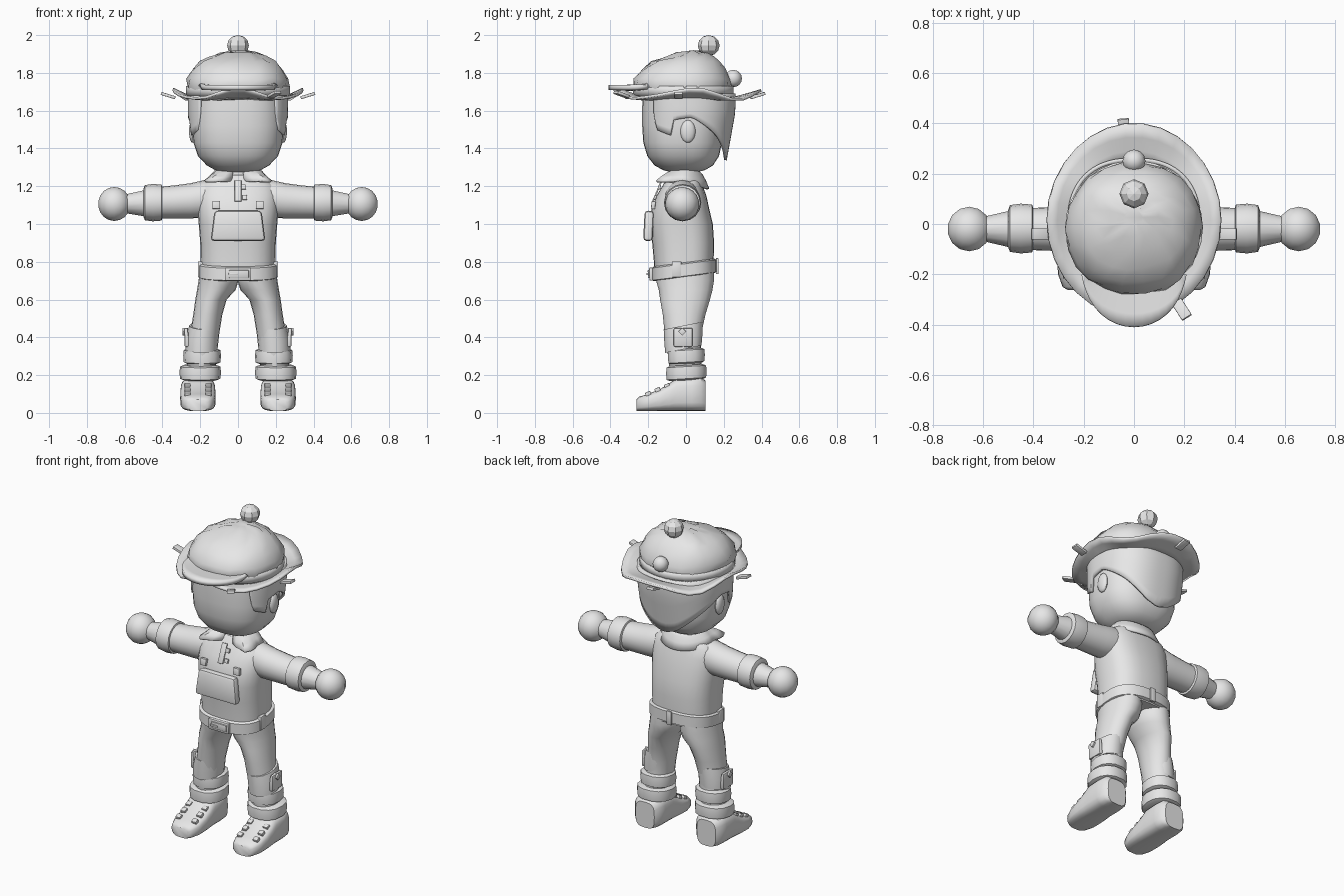
import bpy, bmesh, math, random
from mathutils import Vector

if "Cube" in bpy.data.objects:
    bpy.data.objects.remove(bpy.data.objects["Cube"])
random.seed(4)

grey = bpy.data.materials.new("plain_grey")
grey.use_nodes = True
GREY = (0.8, 0.8, 0.8, 1)
grey.diffuse_color = GREY
grey.node_tree.nodes["Principled BSDF"].inputs["Base Color"].default_value = GREY


def finish(name, bm, smooth=35, thick=0):
    bmesh.ops.recalc_face_normals(bm, faces=bm.faces)
    me = bpy.data.meshes.new(name)
    bm.to_mesh(me)
    bm.free()
    me.materials.append(grey)
    ob = bpy.data.objects.new(name, me)
    bpy.context.collection.objects.link(ob)
    if thick:
        mod = ob.modifiers.new("thickness", "SOLIDIFY")
        mod.thickness = thick
        mod.offset = 0
    bpy.ops.object.select_all(action="DESELECT")
    bpy.context.view_layer.objects.active = ob
    ob.select_set(True)
    if smooth:
        bpy.ops.object.shade_smooth_by_angle(angle=math.radians(smooth))
    return ob


def oval(a, p):
    """Point on a unit superellipse."""
    c, s = math.cos(a), math.sin(a)
    return (math.copysign(abs(c) ** (2 / p), c), math.copysign(abs(s) ** (2 / p), s))


def loft(name, rings, axis="z", n=20, p=2.0, tilt=0, jitter=0, smooth=40):
    """Rings are (position, centre a, centre b, radius a, radius b) along an axis."""
    bm = bmesh.new()
    loops = []
    for t, ca, cb, ra, rb in rings:
        loop = []
        for i in range(n):
            u, v = oval(2 * math.pi * i / n, p)
            a, b = ca + ra * u, cb + rb * v
            co = {"z": (a, b, t + tilt * b), "x": (t, a, b), "y": (a, t, b)}[axis]
            bump = Vector([random.uniform(-jitter, jitter) for _ in range(3)])
            loop.append(bm.verts.new(Vector(co) + bump))
        loops.append(loop)
    for lo, hi in zip(loops, loops[1:]):
        for i in range(n):
            j = (i + 1) % n
            bm.faces.new((lo[i], lo[j], hi[j], hi[i]))
    bm.faces.new(loops[0])
    bm.faces.new(loops[-1])
    return finish(name, bm, smooth)


def shell(name, angles, steps, point, thick, smooth=40):
    """Open sheet swept through angles; point(angle, t) gives the position."""
    bm = bmesh.new()
    cols = [[bm.verts.new(point(a, k / steps)) for k in range(steps + 1)] for a in angles]
    for c, d in zip(cols, cols[1:]):
        for k in range(steps):
            bm.faces.new((c[k], d[k], d[k + 1], c[k + 1]))
    bmesh.ops.remove_doubles(bm, verts=bm.verts, dist=0.0005)
    return finish(name, bm, smooth, thick)


def box(name, at, size, rot=(0, 0, 0), bevel=0.006, top=1.0):
    bm = bmesh.new()
    bmesh.ops.create_cube(bm, size=1)
    for v in bm.verts:
        if v.co.z > 0:
            v.co.x *= top
        v.co = Vector([c * s for c, s in zip(v.co, size)])
    if bevel:
        bmesh.ops.bevel(bm, geom=bm.edges, offset=bevel, segments=2, affect="EDGES", profile=0.5)
    ob = finish(name, bm)
    ob.location, ob.rotation_euler = at, rot
    return ob


def ball(name, at, size, u=14, v=9, smooth=40):
    bm = bmesh.new()
    bmesh.ops.create_uvsphere(bm, u_segments=u, v_segments=v, radius=1)
    for w in bm.verts:
        w.co = Vector([c * s for c, s in zip(w.co, size)]) + Vector(at)
    return finish(name, bm, smooth)


def lerp(x, table):
    for (x0, y0), (x1, y1) in zip(table, table[1:]):
        if x <= x1:
            return y0 + (y1 - y0) * (x - x0) / (x1 - x0)
    return table[-1][1]


def degrees(a, b, step):
    return [math.radians(d) for d in range(a, b + 1, step)]


# Head and neck
loft("head", [(1.275, 0, -.01, .07, .07), (1.285, 0, -.01, .12, .11), (1.31, 0, -.012, .165, .155),
              (1.36, 0, -.015, .212, .19), (1.43, 0, -.018, .236, .208), (1.52, 0, -.018, .242, .214),
              (1.62, 0, -.018, .24, .214), (1.7, 0, -.018, .235, .21)], n=32, p=2.5, smooth=60)
loft("neck", [(1.18, 0, 0, .085, .075), (1.32, 0, 0, .08, .07)])

# Hair: a sheet with side locks, ear notches and a point at the back
HEM = [(0, 1.335), (15, 1.36), (50, 1.47), (85, 1.565), (102, 1.55), (106, 1.47), (128, 1.5), (134, 1.6)]


def hair_point(a, t):
    bottom = lerp(abs(math.degrees(a)), HEM)
    z = 1.69 + (bottom - 1.69) * t
    v, u = oval(a, 2.4)
    drop = max(0, 1.6 - z)
    return (u * (.258 - .07 * drop), v * (.26 - .18 * drop if v > 0 else .22) - .005, z)


shell("hair", degrees(-134, 134, 4), 6, hair_point, .016)

# Hat: crown, bill, wavy brim and pompoms
loft("hat_crown", [(1.66, 0, -.01, .25, .245), (1.73, 0, -.018, .268, .262), (1.77, 0, -.018, .268, .255),
                   (1.82, 0, -.01, .238, .218), (1.86, 0, 0, .20, .18), (1.885, 0, .02, .15, .13),
                   (1.905, 0, .03, .1, .08), (1.915, 0, .03, .04, .03)], n=22, p=2.2, jitter=.007)
shell("hat_band", degrees(0, 360, 12), 2,
      lambda a, t: (.268 * math.cos(a), -.015 + .262 * math.sin(a), 1.68 + .05 * t), .012)


def bill_point(a, t):
    s = math.sin(a)
    return (.2 * math.cos(a) * (.95 + .05 * t), -.2 + .21 * s * t, 1.735 - .012 * t + .02 * s * (1 - t))


shell("hat_bill", degrees(180, 360, 10), 4, bill_point, .028)


def brim_point(a, t):
    rim = 1.688 + .026 * math.cos(4 * a) + .006 * math.sin(7 * a)
    return (math.cos(a) * (.235 + .11 * t), .015 + math.sin(a) * (.225 + .16 * t), 1.66 + (rim - 1.66) * t)


shell("hat_brim", degrees(0, 360, 12), 3, brim_point, .014)
for i, (x, y, z, turn) in enumerate([(.37, -.04, 1.68, 0), (-.37, -.04, 1.68, math.pi),
                                     (-.04, .38, 1.68, 1.65), (.19, -.34, 1.685, -1.0)]):
    box(f"brim_tuft_{i + 1}", (x, y, z), (.08, .045, .016), (0, -.3, turn), .003)
ball("top_pompom", (0, .12, 1.945), (.058, .058, .055), 8, 6, 0)
ball("back_pompom", (0, .25, 1.77), (.046, .046, .046), 12, 8)
box("pompom_stem", (0, .1, 1.9), (.05, .05, .06), (-.3, 0, 0), .01)

# Torso and belt
loft("shirt", [(.73, 0, -.01, .195, .155), (.8, 0, -.012, .198, .158), (.9, 0, -.015, .2, .164),
               (1.0, 0, -.025, .208, .167), (1.08, 0, -.03, .215, .153), (1.15, 0, -.024, .215, .132),
               (1.205, 0, -.018, .2, .105), (1.24, 0, -.012, .14, .09), (1.26, 0, -.01, .085, .075)],
     n=28, p=2.6)
loft("belt", [(.72, 0, -.01, .2, .16), (.725, 0, -.01, .212, .172), (.79, 0, -.01, .212, .172),
              (.797, 0, -.01, .2, .16)], n=28, p=2.6, tilt=.13)
box("buckle_plate", (0, -.185, .735), (.14, .02, .07), (.05, 0, 0))
box("buckle_frame", (.005, -.197, .735), (.105, .01, .042), (.05, 0, 0), .004)
box("buckle_pin", (-.025, -.203, .735), (.05, .012, .012), (.05, 0, 0), .003)
box("back_belt_loop", (0, .165, .777), (.035, .014, .085), (0, 0, 0), .004)

# Chest pocket, fasteners and buttons
box("chest_pocket", (0, -.198, .99), (.29, .05, .16), (-.05, 0, 0), .018, .86)
for i, (x, z) in enumerate([(.035, 1.14), (.03, 1.195)]):
    box(f"button_{i + 1}", (x, -.163 + .4 * (z - 1.14), z), (.025, .014, .025), (-.3, 0, 0), .003)
box("shirt_placket", (0, -.152, 1.175), (.035, .008, .12), (-.4, 0, 0), .002)

# Collar with two front points
REACH = [(0, .15), (60, .14), (110, .155), (142, .235), (165, .12)]


def collar_point(a, t):
    r = .088 + (lerp(abs(math.degrees(a)), REACH) - .088) * t
    back = max(0, math.cos(a))
    return (r * math.sin(a) * 1.12, r * math.cos(a) * .82 - .005, 1.275 - (.05 + .04 * back) * t ** 1.5
            + .02 * math.sin(a) ** 2 * (1 - t))


shell("collar", degrees(-165, 165, 11), 3, collar_point, .012, 30)

# Arms and legs, mirrored
for side, s in (("left", 1), ("right", -1)):
    ball(f"{side}_ear", (s * .24, .01, 1.49), (.02, .04, .06))
    box(f"{side}_pocket_fastener", (s * .115, -.173, 1.1), (.042, .022, .042), (-.12, 0, 0), .004)
    box(f"{side}_belt_loop", (s * .195, -.05, .76), (.035, .05, .085), (0, 0, 0), .005)
    loft(f"{side}_sleeve", [(s * x, -.02, z, a, b) for x, z, a, b in (
        (.08, 1.135, .085, .09), (.18, 1.132, .092, .1), (.25, 1.123, .09, .093),
        (.34, 1.117, .086, .087), (.43, 1.113, .083, .083))], "x")
    loft(f"{side}_sleeve_cuff", [(s * x, -.018, 1.113, r, r) for x, r in (
        (.4, .08), (.405, .095), (.45, .099), (.493, .093), (.5, .075))], "x", 16)
    loft(f"{side}_wrist", [(s * .48, -.02, 1.11, .076, .074), (s * .6, -.02, 1.107, .048, .05)], "x", 14)
    ball(f"{side}_hand", (s * .655, -.02, 1.106), (.088, .09, .09))

    loft(f"{side}_trouser_leg", [(z, s * x, y, a, b) for z, x, y, a, b in (
        (.76, .1, -.008, .1, .155), (.7, .103, -.005, .106, .153), (.65, .115, -.002, .102, .142),
        (.6, .143, -.005, .083, .132), (.52, .16, -.01, .077, .113), (.42, .176, -.016, .077, .097),
        (.34, .186, -.01, .078, .09), (.22, .197, 0, .075, .085))])
    loft(f"{side}_knee_wrap", [(z, s * x, -.014, a, b) for z, x, a, b in (
        (.34, .193, .085, .096), (.4, .189, .086, .101), (.465, .18, .078, .104))], n=16, tilt=.2)
    box(f"{side}_knee_patch", (s * .272, -.015, .4), (.03, .1, .1), (0, s * .08, 0), .008, .6)
    box(f"{side}_knee_stud", (s * .28, -.02, .43), (.03, .03, .03), (math.pi / 4, 0, 0), .003)
    for tag, z, x, r in (("upper", .302, .19, .1), ("lower", .215, .2, .11)):
        loft(f"{side}_{tag}_cuff", [(z + h, s * x, .002, r * k, r * k) for h, k in (
            (-.042, .8), (-.034, .97), (0, 1.0), (.03, .97), (.038, .8))], n=14, p=2.3, tilt=.06)

    # Boot with laces
    loft(f"{side}_boot", [(y, s * .212, h / 2 + .005, r, h / 2 - .005) for y, r, h in (
        (-.263, .05, .07), (-.25, .072, .085), (-.2, .09, .1), (-.14, .094, .125), (-.09, .094, .155),
        (-.05, .093, .185), (.03, .093, .19), (.08, .086, .19), (.103, .065, .17))], "y", 20, 3.4)
    for i in range(3):
        for k in (-1, 1):
            box(f"{side}_lace_{i + 1}_{'outer' if k > 0 else 'inner'}",
                (s * (.212 + k * .055), -.2 + .05 * i, .1 + .021 * i), (.032, .03, .024), (.4, 0, 0), .004)
